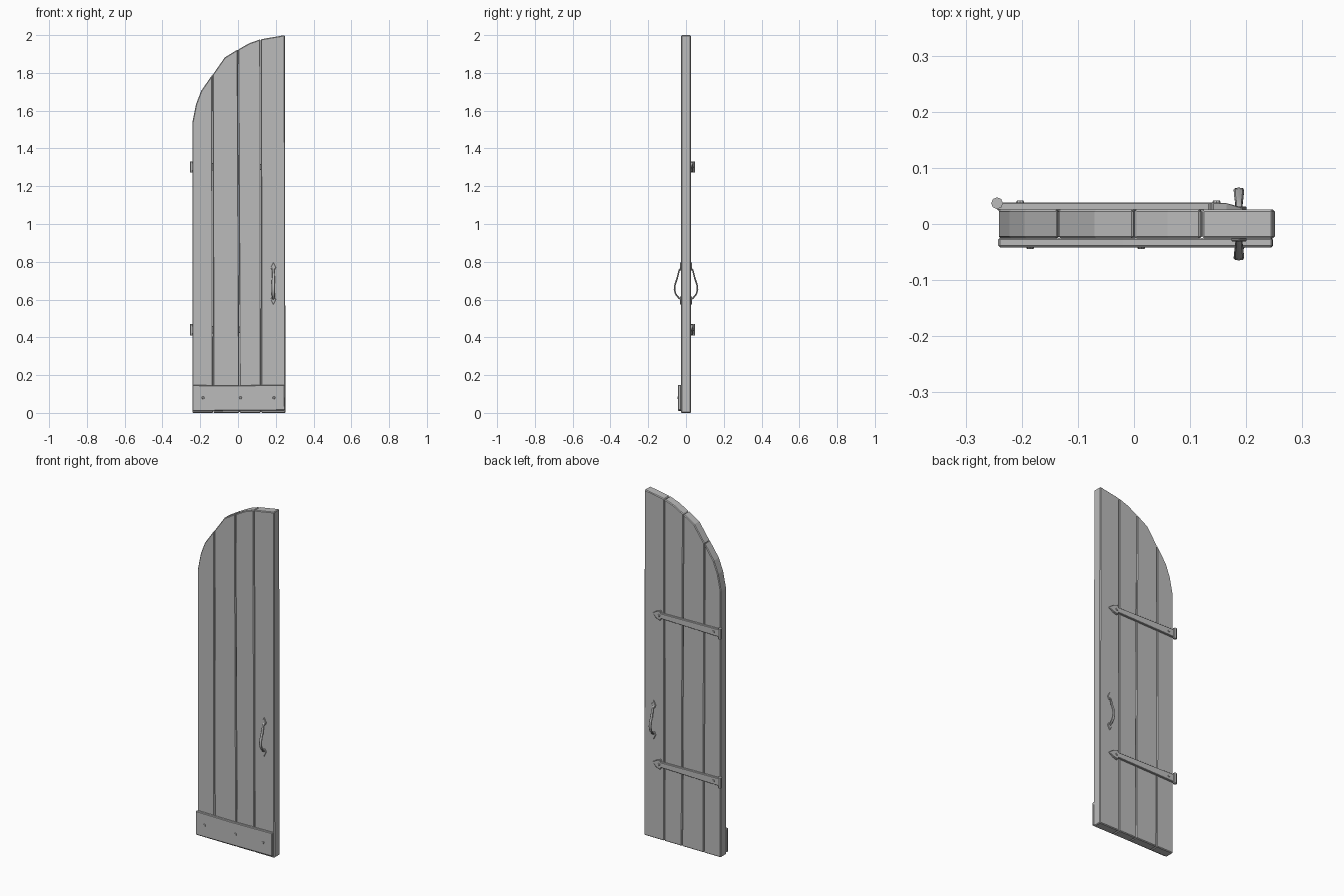
import bpy, bmesh, math
from mathutils import Vector

cube = bpy.data.objects.get("Cube")
if cube:
    bpy.data.objects.remove(cube)

GREY = bpy.data.materials.new("plain_grey")
GREY.use_nodes = True
COLOUR = (0.5, 0.5, 0.5, 1)
GREY.diffuse_color = COLOUR
GREY.node_tree.nodes["Principled BSDF"].inputs["Base Color"].default_value = COLOUR


def finish(name, bm, bevel=0, smooth=False):
    bmesh.ops.recalc_face_normals(bm, faces=bm.faces)
    mesh = bpy.data.meshes.new(name)
    bm.to_mesh(mesh)
    bm.free()
    obj = bpy.data.objects.new(name, mesh)
    bpy.context.collection.objects.link(obj)
    mesh.materials.append(GREY)
    if bevel:
        mod = obj.modifiers.new("soft_edges", 'BEVEL')
        mod.width = bevel
        mod.segments = 1
        mod.limit_method = 'ANGLE'
        mod.angle_limit = math.radians(40)
    if smooth:
        bpy.ops.object.select_all(action='DESELECT')
        obj.select_set(True)
        bpy.context.view_layer.objects.active = obj
        bpy.ops.object.shade_smooth_by_angle(angle=math.radians(35))
    return obj


def slab(name, outline, y0, y1, bevel=0):
    """Extrude an x-z outline from y0 to y1."""
    bm = bmesh.new()
    face = bm.faces.new([bm.verts.new((x, y0, z)) for x, z in outline])
    moved = bmesh.ops.extrude_face_region(bm, geom=[face])["geom"]
    for v in moved:
        if isinstance(v, bmesh.types.BMVert):
            v.co.y = y1
    return finish(name, bm, bevel)


def cylinder(name, centre, radius, depth, axis, sides, tip=1.0):
    bm = bmesh.new()
    bmesh.ops.create_cone(bm, cap_ends=True, segments=sides, radius1=radius,
                          radius2=radius * tip, depth=depth)
    turn = Vector(axis).to_track_quat('Z', 'Y').to_matrix()
    bmesh.ops.rotate(bm, verts=bm.verts, matrix=turn)
    bmesh.ops.translate(bm, verts=bm.verts, vec=centre)
    return finish(name, bm, smooth=True)


# Door planks under a quarter arch
ARCH = [(-.241, 1.54), (-.222, 1.635), (-.195, 1.705), (-.135, 1.79), (-.07, 1.882),
        (0, 1.924), (.06, 1.957), (.12, 1.978), (.248, 2)]
SEAMS = [(-.241, -.241), (-.132, -.135), (.008, 0), (.122, .12), (.251, .248)]
for i in range(4):
    (lb, lt), (rb, rt) = SEAMS[i], SEAMS[i + 1]
    gap_l = .001 if i else 0
    gap_r = .001 if i < 3 else 0
    top = [(min(max(x, lt + gap_l), rt - gap_r), z) for x, z in ARCH if lt <= x <= rt]
    slab(f"plank_{i + 1}", [(rb - gap_r, 0), (lb + gap_l, 0)] + top, -.026, .026, .004)

# Kick plate and its rivets
slab("kick_plate", [(-.242, .01), (-.242, .147), (-.02, .145), (.247, .149), (.248, .014)],
     -.0415, -.025, .003)
for i, x in enumerate((-.185, .013, .19)):
    cylinder(f"kick_plate_rivet_{i + 1}", (x, -.0425, .08), .008, .004, (0, -1, 0), 8, .7)

# Strap hinges with arrow tips, rivets and pins
for label, z in (("lower", .44), ("upper", 1.302)):
    half = [(-.244, .022), (.135, .015), (.14, .028), (.165, .02)]
    outline = ([(x, z + h) for x, h in half] + [(.195, z)]
               + [(x, z - h) for x, h in reversed(half)])
    strap = slab(f"{label}_hinge_strap", outline, .024, .0385, .002)
    for v in strap.data.vertices:        # slope the tip down to the wood
        if v.co.x > .18 and v.co.y > .03:
            v.co.y = .029
    cylinder(f"{label}_hinge_pin", (-.244, .037, z), .0105, .06, (0, 0, 1), 8)
    for n, x in enumerate((-.203, .147)):
        cylinder(f"{label}_hinge_rivet_{n + 1}", (x, .0395, z), .008, .005, (0, 1, 0), 8, .7)

# Pull handles on both faces: bowed grip with leaf-shaped ends
GRIP = [(.026, .768, .006), (.036, .755, .006), (.046, .715, .008), (.058, .68, .009),
        (.061, .655, .0095), (.055, .63, .009), (.038, .608, .007), (.026, .602, .006)]
for label, side in (("front", -1), ("back", 1)):
    bm = bmesh.new()
    rings = []
    for i, (y, z, w) in enumerate(GRIP):
        a, b = GRIP[max(i - 1, 0)], GRIP[min(i + 1, len(GRIP) - 1)]
        along = Vector((0, b[0] - a[0], b[1] - a[1])).normalized()
        out = along.cross(Vector((1, 0, 0)))
        ring = []
        for k in range(8):
            t = math.tau * k / 8
            p = Vector((.187 + w * math.cos(t), y, z)) + out * (.004 * math.sin(t))
            ring.append(bm.verts.new((p.x, side * p.y, p.z)))
        rings.append(ring)
    for r, s in zip(rings, rings[1:]):
        for k in range(8):
            bm.faces.new((r[k], r[k - 1], s[k - 1], s[k]))
    bm.faces.new(rings[0])
    bm.faces.new(rings[-1])
    finish(f"{label}_handle_grip", bm, smooth=True)
    for end, z, d in (("top", .768, 1), ("bottom", .602, -1)):
        leaf = [(.187 + x, z + d * h) for x, h in
                ((-.007, -.014), (-.014, .002), (0, .03), (.014, .002), (.007, -.014))]
        slab(f"{label}_handle_{end}_leaf", leaf, side * .025, side * .031, .0015)
